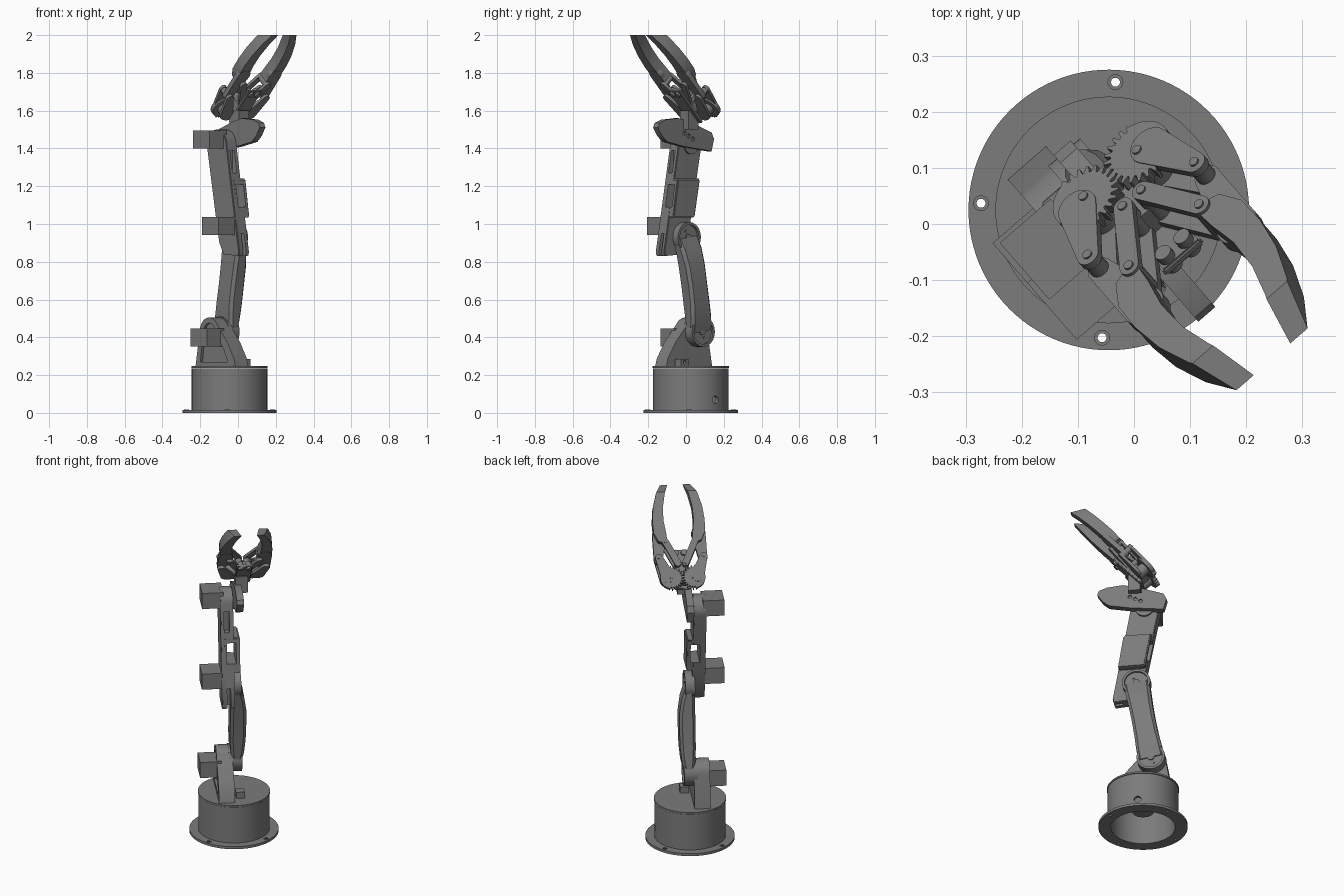
import bpy, bmesh
from math import sin, cos, pi, radians, degrees, atan2, acos
from mathutils import Matrix, Vector

cube = bpy.data.objects.get("Cube")
if cube:
    bpy.data.objects.remove(cube)

grey = bpy.data.materials.new("plain_grey")
grey.use_nodes = True
colour = (0.2, 0.2, 0.2, 1)
grey.diffuse_color = colour
grey.node_tree.nodes["Principled BSDF"].inputs["Base Color"].default_value = colour

# Arm frame: x forward, y sideways; gripper frame is tilted up from it
ARM = Matrix.Translation((-0.045, 0.025, 0)) @ Matrix.Rotation(radians(-49), 4, 'Z')
GRIP = ARM @ Matrix.Translation((-0.04, 0.045, 1.625)) @ Matrix.Rotation(radians(-47), 4, 'Y')


def smooth(obj):
    bpy.ops.object.select_all(action='DESELECT')
    obj.select_set(True)
    bpy.context.view_layer.objects.active = obj
    bpy.ops.object.shade_smooth_by_angle(angle=radians(30))


def finish(name, bm, frame, bevel=0):
    if bevel:
        bmesh.ops.bevel(bm, geom=bm.edges[:], offset=bevel, segments=2, affect='EDGES')
    bm.transform(frame)
    bmesh.ops.recalc_face_normals(bm, faces=bm.faces[:])
    mesh = bpy.data.meshes.new(name)
    bm.to_mesh(mesh)
    bm.free()
    mesh.materials.append(grey)
    obj = bpy.data.objects.new(name, mesh)
    bpy.context.collection.objects.link(obj)
    smooth(obj)
    return obj


def prism(name, outline, lo, hi, frame=ARM, side=False, bevel=0):
    """Extrude an outline along z, or along y for a side profile."""
    bm = bmesh.new()
    place = (lambda p: (p[0], lo, p[1])) if side else (lambda p: (p[0], p[1], lo))
    face = bm.faces.new([bm.verts.new(place(p)) for p in outline])
    new = bmesh.ops.extrude_face_region(bm, geom=[face])["geom"]
    step = Vector((0, hi - lo, 0)) if side else Vector((0, 0, hi - lo))
    bmesh.ops.translate(bm, vec=step, verts=[v for v in new if isinstance(v, bmesh.types.BMVert)])
    return finish(name, bm, frame, bevel)


def arc(c, r, a0=0, a1=360, n=40):
    full = abs(a1 - a0) >= 360
    count = n if full else n + 1
    return [(c[0] + r * cos(radians(a0 + (a1 - a0) * i / n)),
             c[1] + r * sin(radians(a0 + (a1 - a0) * i / n))) for i in range(count)]


def capsule(a, ra, b, rb):
    """Outline around two circles."""
    d = Vector(b) - Vector(a)
    h = degrees(atan2(d.y, d.x))
    k = degrees(acos((ra - rb) / d.length))
    return arc(b, rb, h - k, h + k, 12) + arc(a, ra, h + k, h + 360 - k, 16)


def disc(name, c, r, lo, hi, frame=ARM, side=False, n=40):
    return prism(name, arc(c, r, n=n), lo, hi, frame, side)


def box(name, x, y, z, frame=ARM, bevel=0):
    return prism(name, [(x[0], y[0]), (x[1], y[0]), (x[1], y[1]), (x[0], y[1])], *z, frame, bevel=bevel)


def cut(obj, cutter):
    cutter.hide_render = True
    mod = obj.modifiers.new("cut", 'BOOLEAN')
    mod.object, mod.solver = cutter, 'EXACT'
    bpy.context.view_layer.objects.active = obj
    bpy.ops.object.modifier_apply(modifier=mod.name)
    bpy.data.objects.remove(cutter)
    smooth(obj)


# Base: flange with screw holes, hollow drum, turntable lid
flange = disc("base_flange", (0, 0), 0.25, 0, 0.015, n=96)
cut(flange, disc("cutter", (0, 0), 0.18, -0.1, 0.1, n=64))
for i in range(4):
    a = radians(46 + 90 * i)
    hole = (0.228 * cos(a), 0.228 * sin(a))
    cut(flange, disc("cutter", hole, 0.008, -0.1, 0.1, n=20))
    ring = disc("screw_collar", hole, 0.014, 0.014, 0.018, n=24)
    cut(ring, disc("cutter", hole, 0.008, -0.1, 0.1, n=20))
drum = disc("base_drum", (0, 0), 0.2, 0.01, 0.235, n=96)
cut(drum, disc("cutter", (0, 0), 0.18, -0.1, 0.215, n=64))
cut(drum, disc("cutter", (0, 0.07), 0.02, 0.1, 0.3, side=True, n=24))
disc("turntable", (0, 0), 0.202, 0.237, 0.247, n=96)
disc("turntable_motor", (0, 0), 0.06, 0.1, 0.22, n=32)
lug = box("cable_lug", (0.06, 0.11), (0.0, 0.05), (0.245, 0.285))
cut(lug, disc("cutter", (0.085, 0.267), 0.01, -0.1, 0.1, side=True, n=16))

# Shoulder bracket
SHOULDER, ELBOW, WRIST = (-0.05, 0.43), (0.035, 0.93), (-0.008, 1.42)
outline = [(-0.16, 0.24), (0.165, 0.24), (0.15, 0.29), (0.1, 0.37)] + arc(SHOULDER, 0.075, 35, 165, 20)
bracket = prism("shoulder_bracket", outline, -0.1, -0.01, side=True)
recess = [(-0.12, 0.27), (0.1, 0.27), (0.07, 0.33)] + arc(SHOULDER, 0.045, 35, 165, 12)
cut(bracket, prism("cutter", recess, -0.2, -0.085, side=True))

# Joint servos
for name, u, z, v in (("shoulder", -0.024, 0.4, -0.135), ("elbow", 0.07, 0.99, -0.135),
                      ("wrist", -0.016, 1.448, -0.125)):
    box(name + "_servo", (u - 0.067, u + 0.067), (v - 0.06, v + 0.06), (z - 0.048, z + 0.048))

# Upper arm: lofted offset link
low, high = Vector(SHOULDER), Vector(ELBOW)
across = Vector((high.y - low.y, low.x - high.x)).normalized()
bm = bmesh.new()
rings = []
for t, w, v0, v1 in ((0, 0.074, -0.015, 0.04), (0.14, 0.072, -0.02, 0.055), (0.3, 0.067, -0.025, 0.063),
                     (0.5, 0.065, -0.025, 0.065), (0.7, 0.067, -0.025, 0.063),
                     (0.86, 0.071, -0.025, 0.05), (1, 0.072, -0.02, 0.025)):
    c = low.lerp(high, t)
    b = 0.016
    ring = []
    for sw, sv in ((-1, 0), (-1, 1), (1, 1), (1, 0)):
        v, inner = (v1, -b) if sv else (v0, b)
        pair = [(sw * w, v + inner), (sw * (w - b), v)]
        if sw * (1 if sv else -1) > 0:
            pair.reverse()
        for x, y in pair:
            p = c + across * x
            ring.append(bm.verts.new((p.x, y, p.y)))
    rings.append(ring)
for r0, r1 in zip(rings, rings[1:]):
    for i in range(8):
        j = (i + 1) % 8
        bm.faces.new((r0[i], r0[j], r1[j], r1[i]))
bm.faces.new(rings[0])
bm.faces.new(rings[-1])
finish("upper_arm", bm, ARM)
for name, c, lo, hi in (("shoulder", SHOULDER, -0.03, 0.045), ("elbow", ELBOW, -0.025, 0.03)):
    cap = disc(name + "_joint", c, 0.08, lo, hi, side=True)
    cut(cap, disc("cutter", c, 0.066, hi - 0.012, 0.1, side=True))
    disc(name + "_hub", c, 0.018, hi - 0.015, hi - 0.004, side=True, n=24)
    for k in (-1, 1):
        disc(name + "_screw", (c[0] + 0.015 * k, c[1] + 0.032 * k), 0.008, hi - 0.015, hi - 0.007, side=True, n=16)

# Forearm with a window through its middle
outline = [(-0.015, 1.03), (0.012, 0.9), (0.045, 0.84), (0.168, 0.83), (0.175, 0.85), (0.143, 1.03)]
forearm = prism("forearm", outline + arc(WRIST, 0.08, 12, 192, 20), -0.085, -0.012, side=True, bevel=0.004)
outline = [(-0.012, 1.035), (0.14, 1.035), (0.108, 1.24), (-0.05, 1.24)]
cover = prism("forearm_cover", outline, -0.07, 0.022, side=True, bevel=0.006)
for part in (forearm, cover):
    cut(part, box("cutter", (-0.3, 0.3), (-0.052, 0), (1.09, 1.21)))
cut(forearm, box("cutter", (0.065, 0.3), (-0.065, -0.035), (1.27, 1.39)))
cut(forearm, box("cutter", (0.12, 0.3), (-0.055, -0.035), (0.8, 0.95)))

# Wrist plate
outline = [(-0.12, 1.385), (0.07, 1.41), (0.19, 1.435), (0.225, 1.465), (0.255, 1.51), (0.245, 1.535),
           (0.2, 1.552), (0.11, 1.56), (0.03, 1.54), (-0.12, 1.485), (-0.138, 1.45)]
plate = prism("wrist_plate", outline, -0.01, 0.03, side=True)
disc("wrist_axle", WRIST, 0.05, -0.02, 0.0, side=True)
for k in (-0.03, 0, 0.03):
    cut(plate, disc("cutter", (0.04 + k, 1.465 + k * 0.5), 0.011, 0.02, 0.1, side=True, n=16))
box("wrist_neck", (0.005, 0.075), (0.0, 0.07), (1.5, 1.6))

# Gripper palm
box("palm", (-0.04, 0.19), (-0.045, 0.045), (-0.095, -0.077), GRIP, bevel=0.004)
box("gripper_servo", (-0.02, 0.1), (-0.035, 0.035), (-0.08, -0.025), GRIP)


def gear_outline(c, s):
    """Toothed on the half that meets the other gear, plain elsewhere."""
    pts = []
    for i in range(96):
        a = 2 * pi * i / 96
        toothed = -s * sin(a) > -0.25
        phase = (i + (0 if s > 0 else 2)) % 4
        r = (0.069 if phase < 2 else 0.055) if toothed else 0.064
        pts.append((c[0] + r * cos(a), c[1] + r * sin(a)))
    return pts


# Mirrored gears, linkages and fingers
for s, label in ((1, "left"), (-1, "right")):
    gear, outer = (0, 0.063 * s), (0.122, 0.126 * s)
    root, inner = (0.086, 0.022 * s), (0.214, 0.083 * s)
    prism(label + "_gear", gear_outline(gear, s), -0.016, 0.008, GRIP)
    disc(label + "_gear_hub", gear, 0.035, -0.075, 0, GRIP, n=24)
    for lo in (-0.006, -0.078):
        prism(label + "_outer_link", capsule((0.01, 0.085 * s), 0.038, outer, 0.021), lo, lo + 0.016, GRIP)
        prism(label + "_inner_link", capsule(root, 0.019, inner, 0.019), lo, lo + 0.016, GRIP)
    for c in (outer, root, inner):
        disc(label + "_post", c, 0.018, -0.075, 0, GRIP, n=20)
    for c in (gear, outer, root, inner):
        disc(label + "_pin", c, 0.009, 0, 0.014, GRIP, n=16)
    disc(label + "_palm_post", (0.17, 0.022 * s), 0.016, -0.105, -0.06, GRIP, n=16)
    prism(label + "_finger_base", capsule(outer, 0.024, (0.27, 0.11 * s), 0.04), -0.062, -0.035, GRIP)
    outline = [(0.2, 0.07), (0.22, 0.122), (0.27, 0.145), (0.34, 0.147), (0.42, 0.138), (0.5, 0.116),
               (0.56, 0.088), (0.64, 0.05), (0.64, 0.02), (0.56, 0.046), (0.5, 0.066), (0.42, 0.082),
               (0.34, 0.085), (0.27, 0.075)]
    finger = prism(label + "_finger", [(x, y * s) for x, y in outline], -0.06, 0.004, GRIP)
    # Trim the tip level
    bm = bmesh.new()
    bm.from_mesh(finger.data)
    split = bmesh.ops.bisect_plane(bm, geom=bm.verts[:] + bm.edges[:] + bm.faces[:], plane_co=(0, 0, 2),
                                   plane_no=(0, 0, 1), clear_outer=True)
    bmesh.ops.holes_fill(bm, edges=[e for e in split["geom_cut"] if isinstance(e, bmesh.types.BMEdge)])
    bm.to_mesh(finger.data)
    bm.free()
    smooth(finger)
